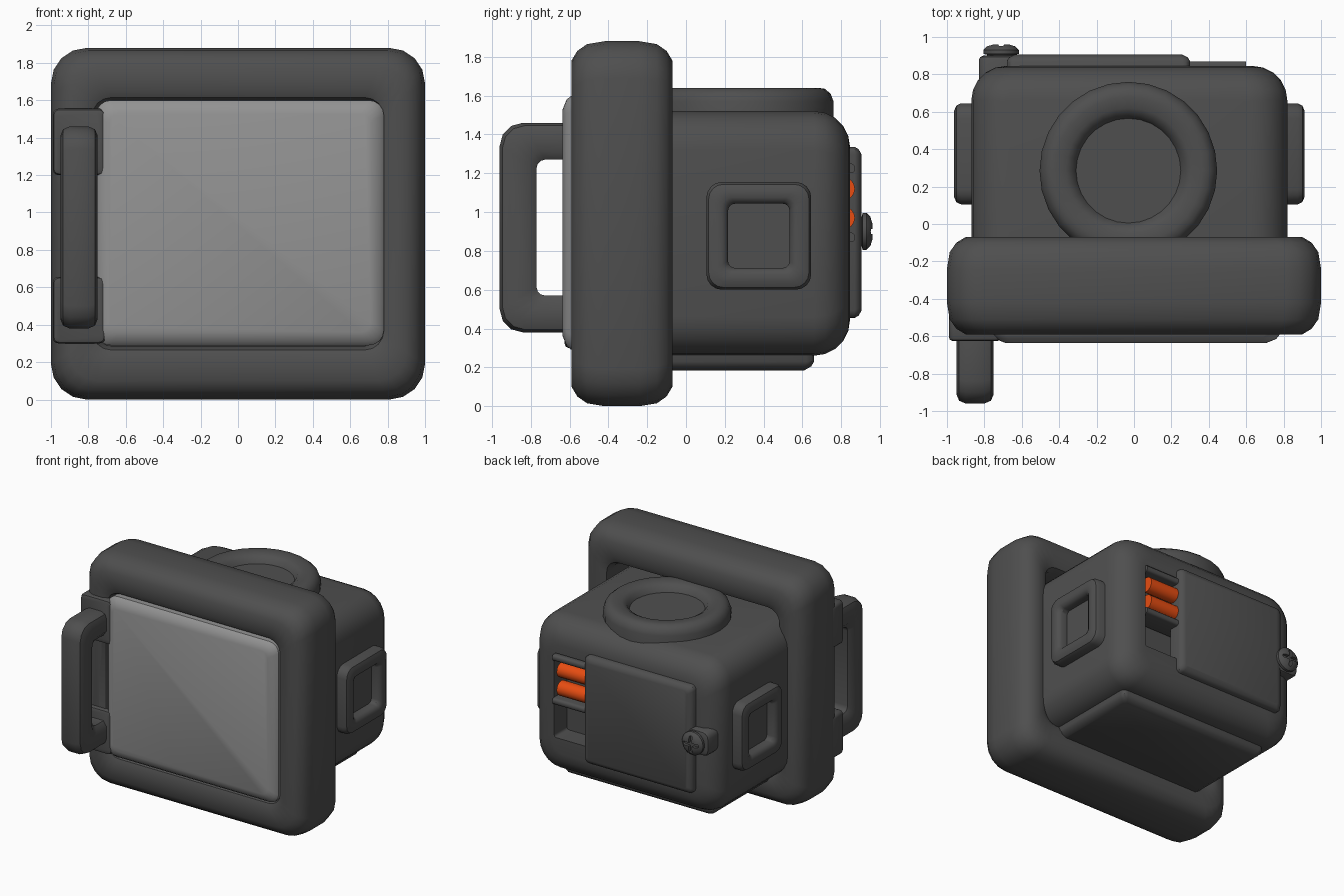
import bpy, bmesh, math
from mathutils import Vector

if "Cube" in bpy.data.objects:
    bpy.data.objects.remove(bpy.data.objects["Cube"])


def material(name, rgb):
    m = bpy.data.materials.new(name)
    m.diffuse_color = (*rgb, 1)
    m.use_nodes = True
    m.node_tree.nodes["Principled BSDF"].inputs["Base Color"].default_value = m.diffuse_color
    return m


DARK = material("dark_grey", (0.078, 0.078, 0.078))
LIGHT = material("light_grey", (0.29, 0.29, 0.29))
ORANGE = material("orange", (0.82, 0.075, 0.006))


def outline(u0, u1, v0, v1, r, n):
    """Rounded rectangle with n segments per corner."""
    r = min(r, (u1 - u0) / 2, (v1 - v0) / 2)
    pts = []
    for k, (u, v) in enumerate(((u1 - r, v1 - r), (u0 + r, v1 - r),
                                (u0 + r, v0 + r), (u1 - r, v0 + r))):
        for i in range(n + 1):
            a = math.pi / 2 * (k + i / n)
            pts.append((u + r * math.cos(a), v + r * math.sin(a)))
    return pts


def loft(name, axis, rect, r, sections, mat=DARK, n=4, ring=False):
    """Skin rounded rectangles; sections are (depth, inset[, second inset])."""
    bm = bmesh.new()
    loops = []
    for s in sections:
        d, iu, iv = s[0], s[1], s[-1]
        pts = outline(rect[0] + iu, rect[1] - iu, rect[2] + iv, rect[3] - iv,
                      max(r - 0.4 * iu, 0.02), n)
        place = {"x": lambda u, v: (d, u, v), "y": lambda u, v: (u, d, v),
                 "z": lambda u, v: (u, v, d)}[axis]
        loops.append([bm.verts.new(place(u, v)) for u, v in pts])
    pairs = list(zip(loops, loops[1:]))
    if ring:
        pairs.append((loops[-1], loops[0]))
    else:
        bm.faces.new(loops[0])
        bm.faces.new(loops[-1])
    for a, b in pairs:
        for i in range(len(a)):
            j = (i + 1) % len(a)
            bm.faces.new((a[i], a[j], b[j], b[i]))
    bmesh.ops.remove_doubles(bm, verts=bm.verts, dist=1e-5)
    bmesh.ops.recalc_face_normals(bm, faces=bm.faces)
    me = bpy.data.meshes.new(name)
    bm.to_mesh(me)
    bm.free()
    me.materials.append(mat)
    ob = bpy.data.objects.new(name, me)
    bpy.context.collection.objects.link(ob)
    smooth(ob)
    return ob


def smooth(ob):
    bpy.ops.object.select_all(action="DESELECT")
    ob.select_set(True)
    bpy.context.view_layer.objects.active = ob
    bpy.ops.object.shade_smooth_by_angle(angle=math.radians(35))


def block(name, x0, x1, y0, y1, z0, z1, r=0.03, b=0.0, axis="y", mat=DARK, n=3):
    """Rounded block, with the edges at both ends of the axis bevelled by b."""
    rects = {"x": (y0, y1, z0, z1), "y": (x0, x1, z0, z1), "z": (x0, x1, y0, y1)}
    d0, d1 = {"x": (x0, x1), "y": (y0, y1), "z": (z0, z1)}[axis]
    if b:
        c = 0.3 * b
        secs = [(d0, b), (d0 + c, c), (d0 + b, 0), (d1 - b, 0), (d1 - c, c), (d1, b)]
    else:
        secs = [(d0, 0), (d1, 0)]
    return loft(name, axis, rects[axis], r, secs, mat, n)


def cut(ob, cutter):
    mod = ob.modifiers.new("cut", "BOOLEAN")
    mod.object, mod.operation, mod.solver = cutter, "DIFFERENCE", "EXACT"
    bpy.context.view_layer.objects.active = ob
    bpy.ops.object.modifier_apply(modifier=mod.name)
    bpy.data.objects.remove(cutter)
    smooth(ob)


# Thick front frame with a rectangular opening
loft("front_frame", "y", (-1, 1, 0, 1.88), 0.19,
     [(-0.59, 0.1), (-0.56, 0.05), (-0.51, 0.015), (-0.42, 0), (-0.24, 0),
      (-0.15, 0.015), (-0.1, 0.05), (-0.07, 0.1), (-0.07, 0.18, 0.22),
      (-0.09, 0.22, 0.265), (-0.13, 0.235, 0.285), (-0.53, 0.235, 0.285),
      (-0.57, 0.22, 0.265), (-0.59, 0.18, 0.22)], ring=True)

# Light front panel filling the opening
loft("front_panel", "y", (-0.76, 0.78, 0.29, 1.6), 0.08,
     [(-0.36, 0), (-0.59, 0), (-0.615, 0.02), (-0.635, 0.07)], LIGHT)

# Hinge plates and side handle
for name, z in (("lower_hinge", 0.3), ("upper_hinge", 1.2)):
    block(name, -0.99, -0.71, -0.625, -0.45, z, z + 0.355, 0.03, 0.02)
loft("handle", "x", (-0.96, -0.4, 0.38, 1.46), 0.12,
     [(-0.95, 0.05), (-0.935, 0.015), (-0.9, 0), (-0.8, 0), (-0.765, 0.015),
      (-0.75, 0.05), (-0.75, 0.15), (-0.78, 0.19), (-0.92, 0.19), (-0.95, 0.15)],
     n=3, ring=True)

# Main housing with a rounded rear
arc = [(0.66 + 0.185 * math.sin(a), 0.185 * (1 - math.cos(a)))
       for a in (i * math.pi / 10 for i in range(6))]
body = loft("housing", "y", (-0.87, 0.82, 0.26, 1.52), 0.2,
            [(-0.3, 0)] + arc, n=5)
cut(body, block("cutter", 0.2, 0.6, 0.68, 1.0, 0.57, 1.26, 0.01))

# Underside plate
loft("bottom_plate", "z", (-0.7, 0.65, -0.2, 0.66), 0.04,
     [(0.35, 0), (0.23, 0), (0.205, 0.015), (0.185, 0.05)])

# Round port on top
loft("top_port", "z", (-0.505, 0.445, -0.19, 0.76), 9,
     [(1.4, 0), (1.57, 0), (1.61, 0.015), (1.635, 0.045), (1.64, 0.08),
      (1.635, 0.14), (1.615, 0.175), (1.575, 0.195)], n=7)

# Square recessed buttons on both sides
for name, x, s in (("right_button", 0.82, 1), ("left_button", -0.87, -1)):
    loft(name, "x", (0.105, 0.645, 0.6, 1.155), 0.08,
         [(x + s * d, i) for d, i in ((-0.1, 0), (0.055, 0), (0.08, 0.012),
          (0.092, 0.04), (0.092, 0.08), (0.08, 0.1), (0.06, 0.112), (0.012, 0.112))])

# Rear battery door
loft("battery_door", "y", (-0.68, 0.3, 0.455, 1.335), 0.04,
     [(0.78, 0), (0.87, 0), (0.89, 0.012), (0.905, 0.04)])

# Battery cells and holding clips in the open bay
for i, z in enumerate((0.97, 1.12)):
    block("battery_%d" % (i + 1), 0.1, 0.56, 0.75, 0.87, z - 0.06, z + 0.06, 9,
          axis="x", mat=ORANGE, n=4)
for name, z in (("upper_clip", 1.2), ("lower_clip", 0.845)):
    block(name, 0.2, 0.6, 0.68, 0.87, z, z + 0.05, 0.02, axis="x")

# Door lug and cross-head screw
block("screw_lug", -0.83, -0.62, 0.6, 0.9, 0.8, 1.0, 0.05, 0.025)
screw = loft("screw", "y", (-0.805, -0.615, 0.805, 0.995), 9,
             [(0.88, 0.02), (0.905, 0.02), (0.91, 0), (0.93, 0), (0.95, 0.02),
              (0.96, 0.05)], n=5)
for w, h in ((0.07, 0.014), (0.014, 0.07)):
    cut(screw, block("cutter", -0.71 - w, -0.71 + w, 0.935, 1.0, 0.9 - h, 0.9 + h, 0.001))
